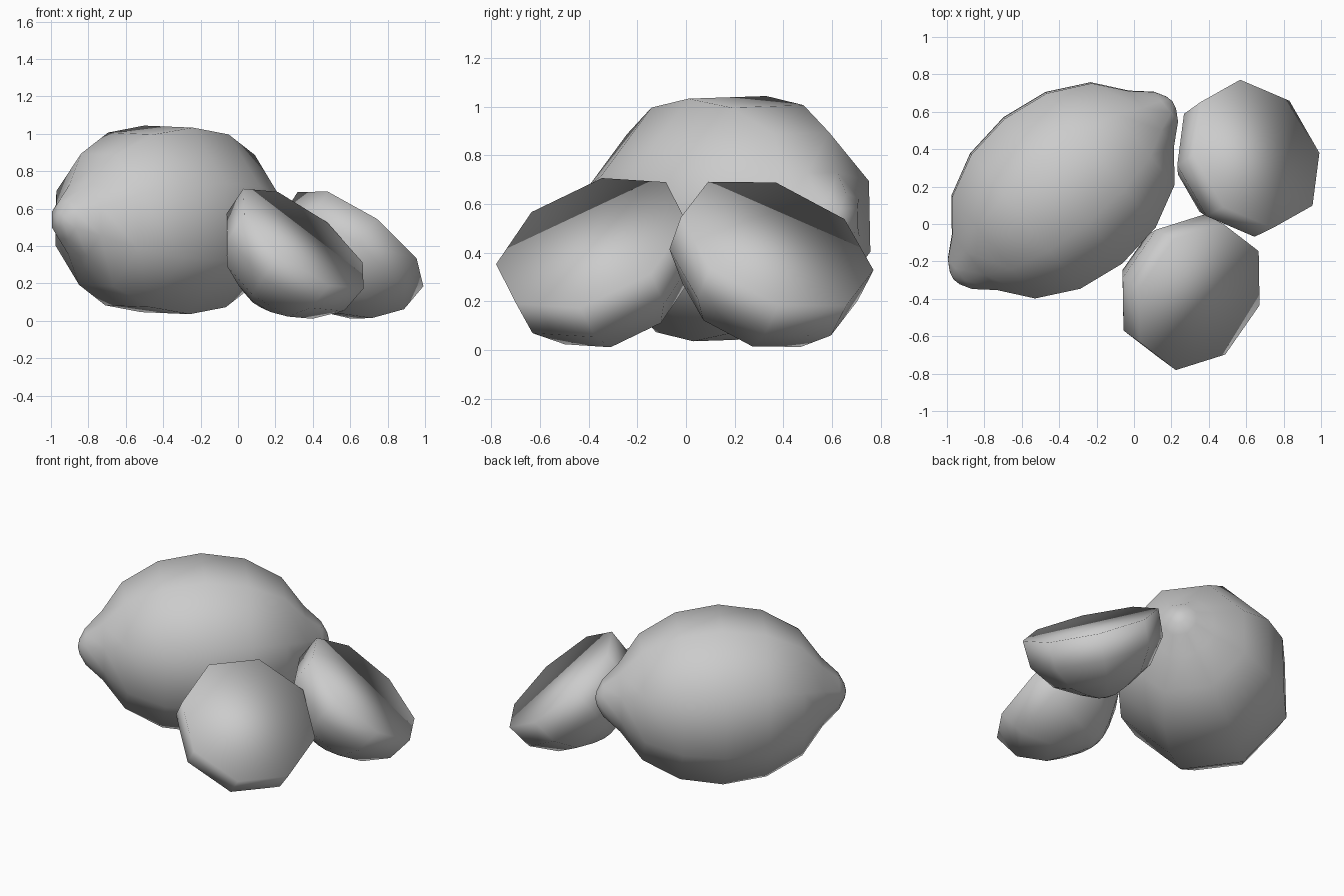
import bpy, bmesh, math
from mathutils import Vector, Matrix

cube = bpy.data.objects.get("Cube")
if cube:
    bpy.data.objects.remove(cube)

SIDES = 8

# Single plain grey skin
skin = bpy.data.materials.new("pale_grey")
skin.use_nodes = True
GREY = (0.6, 0.6, 0.6, 1)
skin.diffuse_color = GREY
skin.node_tree.nodes["Principled BSDF"].inputs["Base Color"].default_value = GREY


def lathe(name, profile, centre, axis, side, turn=0.0):
    """Sweep (distance, radius) rings along an axis; the first corner points to side."""
    z = Vector(axis).normalized()
    x = Vector(side)
    x = (x - z * x.dot(z)).normalized()
    y = z.cross(x)
    frame = Matrix((x, y, z)).transposed().to_4x4()
    frame.translation = centre
    bm = bmesh.new()
    rings = []
    for dist, radius in profile:
        if radius == 0:
            rings.append([bm.verts.new((0, 0, dist))])
            continue
        angles = [turn + math.tau * i / SIDES for i in range(SIDES)]
        rings.append([bm.verts.new((radius * math.cos(a), radius * math.sin(a), dist))
                      for a in angles])
    for low, high in zip(rings, rings[1:]):
        for i in range(SIDES):
            j = (i + 1) % SIDES
            corners = [low[i % len(low)], low[j % len(low)],
                       high[j % len(high)], high[i % len(high)]]
            bm.faces.new(list(dict.fromkeys(corners)))
    if len(rings[-1]) > 1:
        bm.faces.new(rings[-1])
    bmesh.ops.recalc_face_normals(bm, faces=bm.faces)
    bm.transform(frame)
    for face in bm.faces:
        face.smooth = True
    mesh = bpy.data.meshes.new(name)
    bm.to_mesh(mesh)
    bm.free()
    mesh.materials.append(skin)
    obj = bpy.data.objects.new(name, mesh)
    bpy.context.collection.objects.link(obj)
    return obj


# Whole fruit lying on its side, with a small nub at each end
half = [(0.26, 0.5), (0.48, 0.38), (0.61, 0.205), (0.71, 0.11), (0.745, 0.045), (0.755, 0)]
whole = [(-d, r) for d, r in reversed(half)] + [(0, 0.54)] + half
lathe("whole_fruit", whole, (-0.38, 0.18, 0.54), (0.775, 0.63, 0), (0, 0, 1),
      math.radians(24))

# Two cut halves, tilted up and outward, mirrored front to back
cut = [(-0.455, 0), (-0.44, 0.07), (-0.4, 0.16), (-0.32, 0.3), (-0.17, 0.41), (0, 0.42)]
lathe("front_half_fruit", cut, (0.35, -0.39, 0.44), (0.57, -0.35, 0.745), (-0.65, 0.09, 0.54))
lathe("back_half_fruit", cut, (0.655, 0.375, 0.437), (0.563, 0.332, 0.759), (-0.68, -0.01, 0.51))
